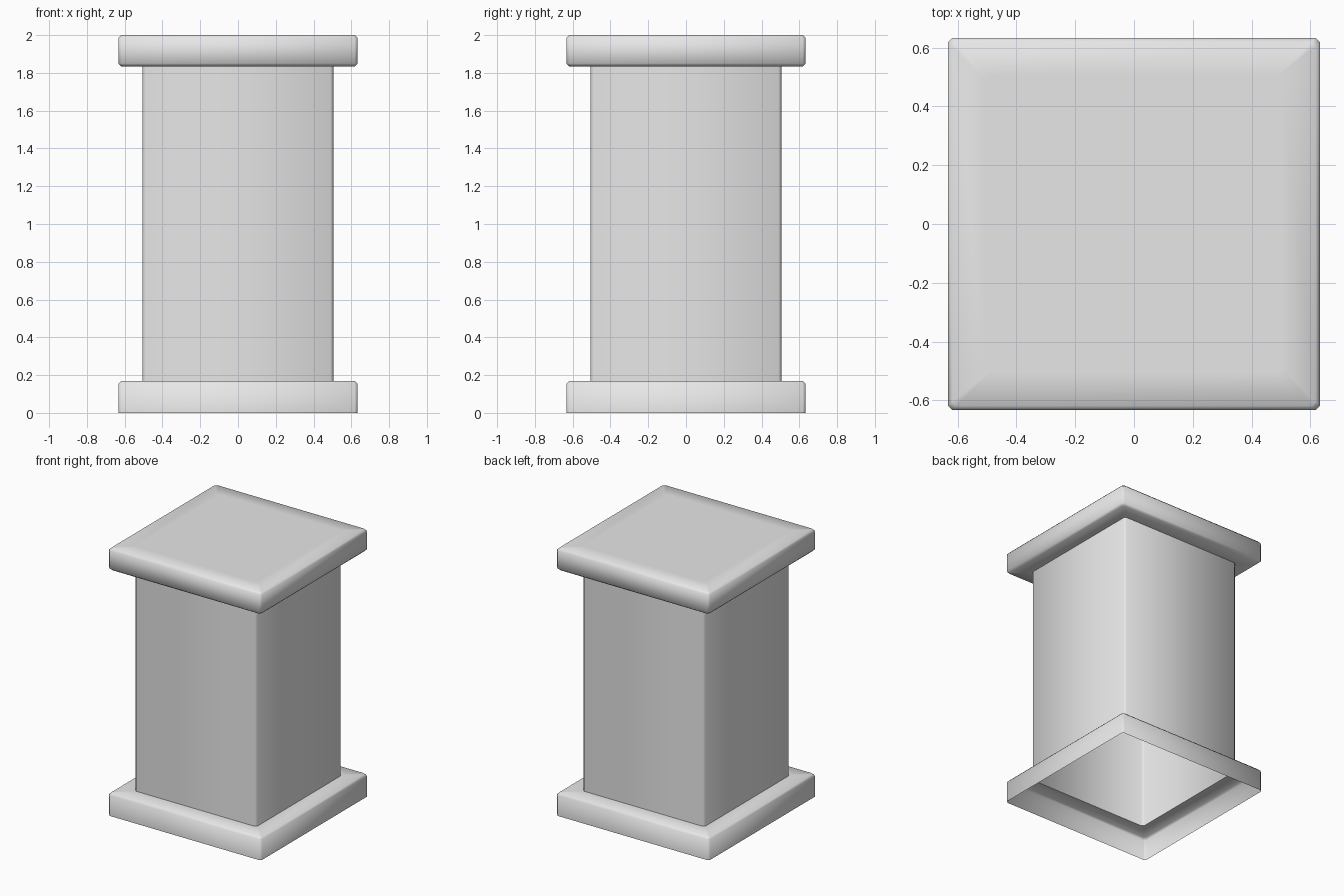
import bpy
import bmesh
import math

cube = bpy.data.objects.get("Cube")
if cube:
    bpy.data.objects.remove(cube, do_unlink=True)

# One plain grey stone colour
stone = bpy.data.materials.new("stone_grey")
stone.use_nodes = True
grey = (0.8, 0.8, 0.8, 1)
stone.diffuse_color = grey
stone.node_tree.nodes["Principled BSDF"].inputs["Base Color"].default_value = grey

OUTER = 0.633    # half width of base and cap
SHAFT = 0.505    # half width of the shaft
EDGE = 0.015     # chamfer size
BASE_TOP = 0.17
CAP_BOTTOM = 1.835
TOP = 2.0


def square_ring(bm, half, z):
    """Square ring with chamfered corners, anticlockwise from above."""
    points = []
    for i in range(4):
        c, s = round(math.cos(i * math.pi / 2)), round(math.sin(i * math.pi / 2))
        for x, y in ((half, half - EDGE), (half - EDGE, half)):
            points.append(bm.verts.new((c * x - s * y, s * x + c * y, z)))
    return points


def square_shell(name, profile, closed_top=False):
    """Skin a (half width, height) profile around a chamfered square."""
    bm = bmesh.new()
    rings = [square_ring(bm, half, z) for half, z in profile]
    for low, high in zip(rings, rings[1:]):
        for i in range(len(low)):
            j = (i + 1) % len(low)
            bm.faces.new((low[i], low[j], high[j], high[i]))
    if closed_top:
        bm.faces.new(rings[-1])
    mesh = bpy.data.meshes.new(name)
    bm.to_mesh(mesh)
    bm.free()
    mesh.materials.append(stone)
    obj = bpy.data.objects.new(name, mesh)
    bpy.context.collection.objects.link(obj)
    bpy.ops.object.select_all(action='DESELECT')
    obj.select_set(True)
    bpy.context.view_layer.objects.active = obj
    bpy.ops.object.shade_smooth_by_angle(angle=math.radians(60))
    return obj


# Hollow plinth, open underneath
square_shell("base", [
    (OUTER, 0),
    (OUTER, BASE_TOP - EDGE),
    (OUTER - EDGE, BASE_TOP),
    (SHAFT, BASE_TOP),
])

# Hollow square shaft
square_shell("shaft", [(SHAFT, BASE_TOP), (SHAFT, CAP_BOTTOM)])

# Closed cap slab with an overhanging lip
square_shell("cap", [
    (SHAFT, CAP_BOTTOM),
    (OUTER - EDGE, CAP_BOTTOM),
    (OUTER, CAP_BOTTOM + EDGE),
    (OUTER, TOP - EDGE),
    (OUTER - EDGE, TOP),
    (SHAFT, TOP),
], closed_top=True)
